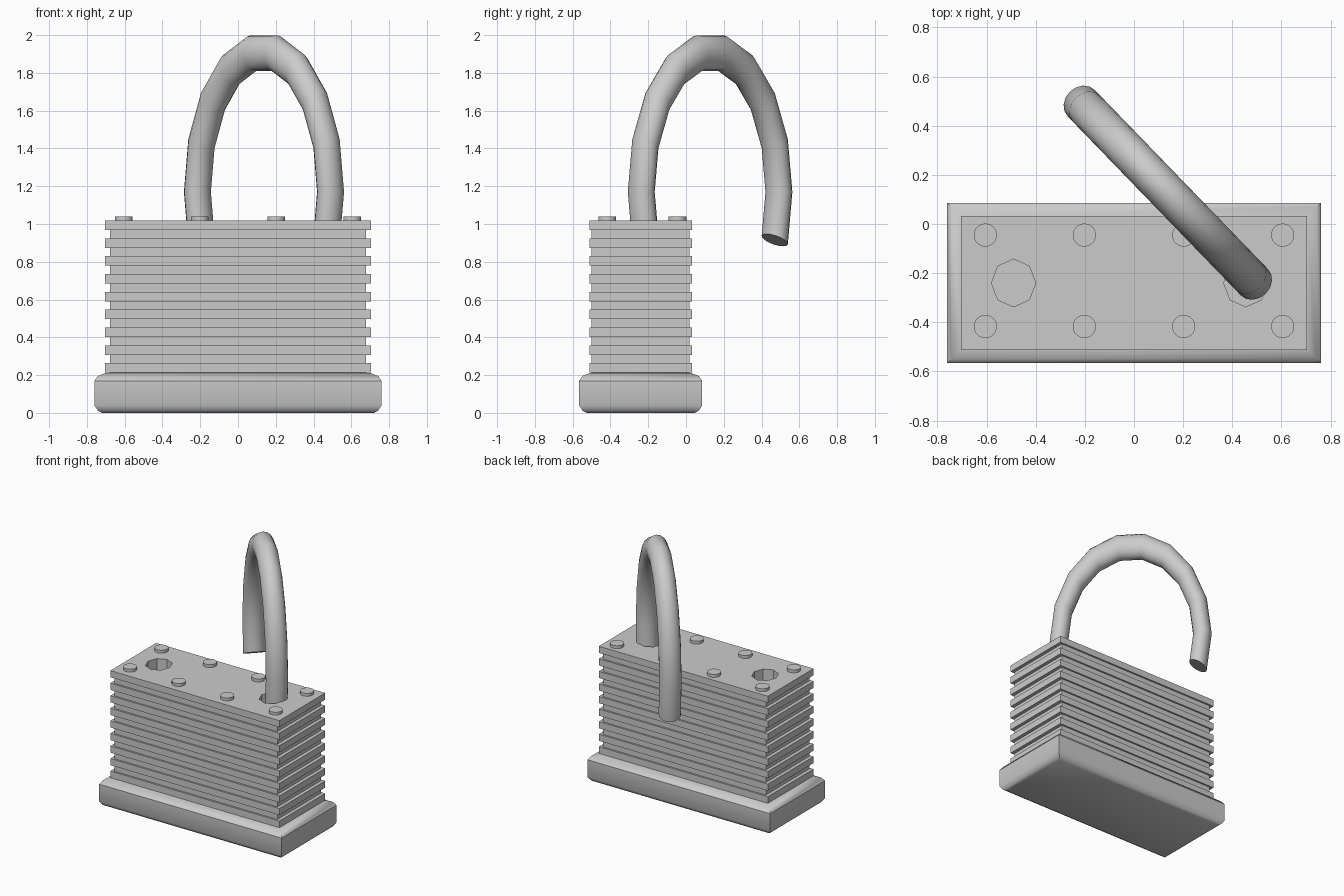
import bpy, bmesh, math
from mathutils import Vector

if "Cube" in bpy.data.objects:
    bpy.data.objects.remove(bpy.data.objects["Cube"])

CY = -0.24  # body centre in y


def finish(bm, name, angle=35):
    bmesh.ops.recalc_face_normals(bm, faces=bm.faces)
    me = bpy.data.meshes.new(name)
    bm.to_mesh(me)
    bm.free()
    ob = bpy.data.objects.new(name, me)
    bpy.context.collection.objects.link(ob)
    bpy.ops.object.select_all(action='DESELECT')
    ob.select_set(True)
    bpy.context.view_layer.objects.active = ob
    if angle:
        bpy.ops.object.shade_smooth_by_angle(angle=math.radians(angle))
    return ob


def loft(bm, rings):
    """Skin a list of closed rings of points and cap both ends."""
    vs = [[bm.verts.new(p) for p in r] for r in rings]
    n = len(vs[0])
    for a, b in zip(vs, vs[1:]):
        for i in range(n):
            j = (i + 1) % n
            bm.faces.new((a[i], a[j], b[j], b[i]))
    bm.faces.new(vs[0][::-1])
    bm.faces.new(vs[-1])


def rect(hx, hy, z):
    return [(sx * hx, CY + sy * hy, z) for sx, sy in ((-1, -1), (1, -1), (1, 1), (-1, 1))]


def cylinder(name, x, y, z0, z1, r, sides, ry=None, smooth=35):
    bm = bmesh.new()
    loft(bm, [[(x + r * math.cos(math.tau * i / sides),
                y + (ry or r) * math.sin(math.tau * i / sides), z)
               for i in range(sides)] for z in (z0, z1)])
    return finish(bm, name, smooth)


# base cap with rounded top and bottom rims
bm = bmesh.new()
loft(bm, [rect(0.76 - d, 0.326 - d, z) for d, z in
          ((0.04, 0), (0.018, 0.012), (0, 0.04), (0, 0.17), (0.018, 0.195), (0.055, 0.21))])
finish(bm, "base_cap")

# ribbed body of stacked plates
bm = bmesh.new()
rings = [rect(0.677, 0.259, 0.1)]
for i in range(9):
    z = 0.213 + i * 0.0944
    if i:
        rings.append(rect(0.677, 0.259, z))
    else:
        rings.append(rect(0.677, 0.259, z))
    rings += [rect(0.703, 0.272, z), rect(0.703, 0.272, z + 0.05)]
    if i < 8:
        rings.append(rect(0.677, 0.259, z + 0.05))
loft(bm, rings)
body = finish(bm, "body", 0)

# octagonal shackle holes
for x in (-0.49, 0.455):
    cutter = cylinder("hole_cutter", x, CY, 0.7, 1.2, 0.09, 8, 0.097, 0)
    cutter.hide_render = True
    mod = body.modifiers.new("hole", 'BOOLEAN')
    mod.operation = 'DIFFERENCE'
    mod.solver = 'EXACT'
    mod.object = cutter
    bpy.context.view_layer.objects.active = body
    bpy.ops.object.modifier_apply(modifier=mod.name)
    bpy.data.objects.remove(cutter)

# rivets
for x in (-0.605, -0.202, 0.202, 0.605):
    for y in (-0.045, -0.417):
        cylinder("rivet", x, y, 1.0, 1.04, 0.047, 24)

# shackle: stretched arch swung open diagonally
u = Vector((0.705, -0.729, 0)).normalized()
n = Vector((-u.y, u.x, 0))
mid = Vector((0.1375, 0.1275, 1.17))
rings = []
for deg in range(-110, 111, 20):
    t = math.radians(deg)
    ring = []
    for k in range(16):
        p = math.tau * k / 16
        rad = 0.507 + 0.0656 * math.cos(p)
        ring.append(mid + u * rad * math.sin(t) + n * 0.077 * math.sin(p)
                    + Vector((0, 0, 1.47 * rad * math.cos(t))))
    rings.append(ring)
rings.append([Vector((p.x, p.y, 0.7)) for p in rings[-1]])  # leg inside the hole
bm = bmesh.new()
loft(bm, rings)
finish(bm, "shackle", 40)
